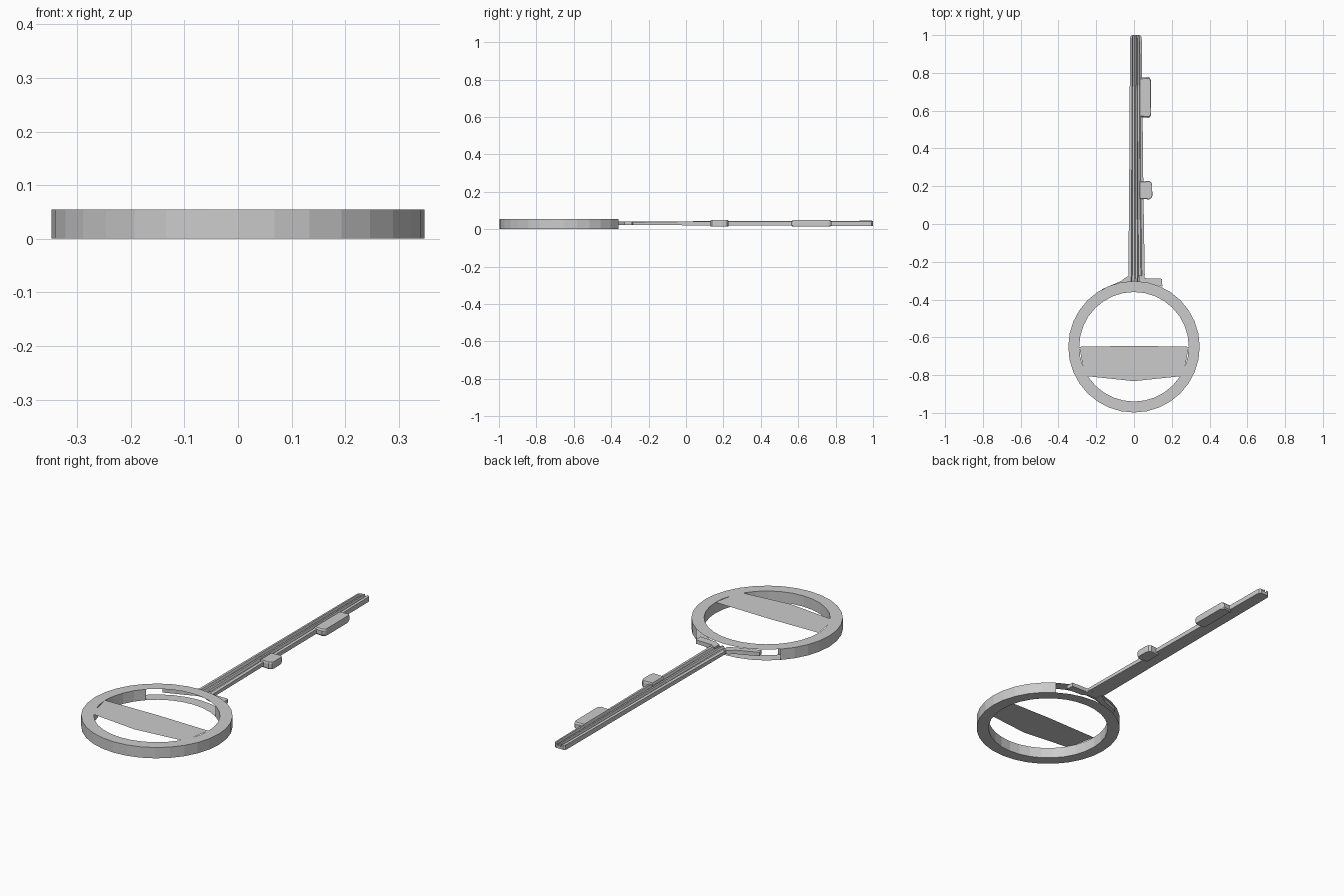
import bpy, bmesh
from math import sin, cos, tau

if "Cube" in bpy.data.objects:
    bpy.data.objects.remove(bpy.data.objects["Cube"])

CX, CY, RO, RI, H, N = 0.0, -0.65, 0.348, 0.29, 0.055, 32


def finish(name, bm):
    bmesh.ops.remove_doubles(bm, verts=bm.verts, dist=1e-5)
    bmesh.ops.recalc_face_normals(bm, faces=bm.faces)
    mesh = bpy.data.meshes.new(name)
    bm.to_mesh(mesh)
    bm.free()
    obj = bpy.data.objects.new(name, mesh)
    bpy.context.collection.objects.link(obj)
    return obj


def quad(bm, pts):
    return bm.faces.new([bm.verts.new(p) for p in pts])


def loft(name, sections):
    """Skin a list of equal-length point loops and cap both ends."""
    bm = bmesh.new()
    rings = [[bm.verts.new(p) for p in s] for s in sections]
    n = len(rings[0])
    for a, b in zip(rings, rings[1:]):
        for i in range(n):
            j = (i + 1) % n
            bm.faces.new((a[i], a[j], b[j], b[i]))
    bm.faces.new(rings[0])
    bm.faces.new(rings[-1])
    return finish(name, bm)


def prism(name, outline, z0, z1, inset=0.0):
    """Extrude an xy outline; inset slopes the outer top and bottom rims."""
    mx = sum(p[0] for p in outline) / len(outline)
    my = sum(p[1] for p in outline) / len(outline)
    small = [(x + (mx - x) * inset, y + (my - y) * inset) for x, y in outline]
    d = (z1 - z0) * 0.2 if inset else 0
    layers = [(small, z0), (outline, z0 + d), (outline, z1 - d), (small, z1)] \
        if inset else [(outline, z0), (outline, z1)]
    return loft(name, [[(x, y, z) for x, y in o] for o, z in layers])


# Ring handle: full top and bottom faces, walls left open beside the shaft
def rim(r, i, z):
    a = tau * i / N
    return (CX + r * cos(a), CY + r * sin(a), z)


bm = bmesh.new()
for i in range(N):
    for z in (0, H):
        quad(bm, [rim(RO, i, z), rim(RO, i + 1, z), rim(RI, i + 1, z), rim(RI, i, z)])
    if not 5 <= i < 12:
        for r in (RO, RI):
            quad(bm, [rim(r, i, 0), rim(r, i + 1, 0), rim(r, i + 1, H), rim(r, i, H)])
finish("ring_handle", bm)

# Crossbar: thin plate flush with the top of the ring
bm = bmesh.new()
quad(bm, [(-0.29, -0.65, H), (-0.262, -0.795, H), (-0.245, -0.806, H), (0, -0.832, H),
          (0.245, -0.806, H), (0.262, -0.795, H), (0.29, -0.65, H), (0, -0.645, H)])
finish("crossbar", bm)

# Grooved shaft: flat underside, two long channels along the top
PROFILE = [(0, 0), (1, 0), (1, 0.9), (0.82, 1), (0.76, 0.5), (0.62, 0.5), (0.56, 1),
           (0.44, 1), (0.38, 0.5), (0.24, 0.5), (0.18, 1), (0, 0.9)]
STATIONS = [(-0.31, -0.03, 0.05, 0.022, 0.040), (-0.27, -0.03, 0.057, 0.022, 0.040),
            (0.15, -0.026, 0.05, 0.020, 0.043), (0.98, -0.021, 0.041, 0.017, 0.045),
            (0.993, -0.019, 0.039, 0.017, 0.045), (1.0, -0.01, 0.03, 0.018, 0.044)]
loft("shaft", [[(x0 + (x1 - x0) * u, y, z0 + (z1 - z0) * w) for u, w in PROFILE]
               for y, x0, x1, z0, z1 in STATIONS])

# Teeth with clipped outer corners
for name, y0, y1, x0, x1, c in (("long_tooth", 0.562, 0.778, 0.03, 0.09, 0.013),
                                ("short_tooth", 0.13, 0.228, 0.03, 0.097, 0.016)):
    prism(name, [(x0, y0 + 0.004), (x1 - c, y0), (x1 - 0.003, y0 + c * 0.6), (x1, y0 + c * 1.3),
                 (x1 - 0.001, y1 - c * 1.3), (x1 - 0.005, y1 - c * 0.5), (x1 - c, y1),
                 (x0, y1 - 0.004)], 0.013, 0.048, 0.06)

# Shoulders that carry the shaft into the ring
prism("right_shoulder", [(0.03, -0.27), (0.06, -0.287), (0.148, -0.29), (0.15, -0.33),
                         (0.06, -0.325), (0.03, -0.31)], 0.021, 0.041)
prism("left_shoulder", [(-0.015, -0.27), (-0.04, -0.28), (-0.07, -0.303), (-0.17, -0.345),
                        (-0.165, -0.37), (-0.06, -0.33), (-0.015, -0.31)], 0.021, 0.041)
